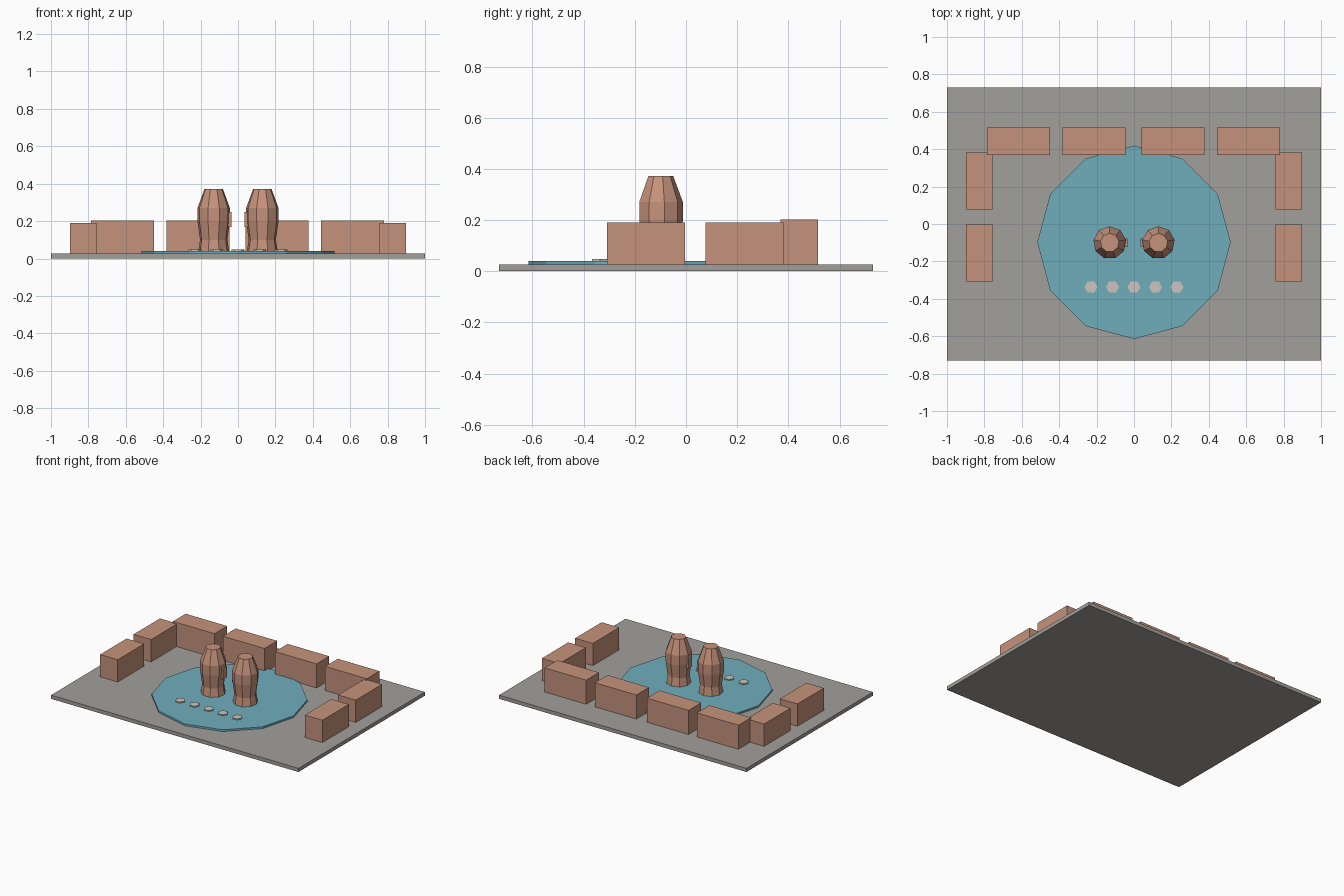
import bpy
import math

cube = bpy.data.objects.get("Cube")
if cube:
    bpy.data.objects.remove(cube, do_unlink=True)


def material(name, color):
    mat = bpy.data.materials.new(name)
    mat.use_nodes = True
    mat.diffuse_color = (*color, 1)
    mat.node_tree.nodes["Principled BSDF"].inputs["Base Color"].default_value = (*color, 1)
    return mat


paving = material("grey paving", (0.36, 0.35, 0.33))
water = material("blue water", (0.16, 0.42, 0.50))
clay = material("clay brick", (0.56, 0.29, 0.20))
pale = material("pale stone", (0.60, 0.56, 0.52))


def add_mesh(name, verts, faces, mat, location=(0, 0, 0)):
    mesh = bpy.data.meshes.new(name)
    mesh.from_pydata(verts, [], faces)
    mesh.materials.append(mat)
    obj = bpy.data.objects.new(name, mesh)
    obj.location = location
    bpy.context.collection.objects.link(obj)
    return obj


def lathe(name, profile, sides, mat, location, turn=0):
    """Faceted solid from (radius, height) rings."""
    verts = []
    for radius, z in profile:
        for i in range(sides):
            a = turn + math.tau * i / sides
            verts.append((radius * math.cos(a), radius * math.sin(a), z))
    faces = [tuple(reversed(range(sides)))]
    for ring in range(len(profile) - 1):
        low, high = ring * sides, (ring + 1) * sides
        for i in range(sides):
            j = (i + 1) % sides
            faces.append((low + i, low + j, high + j, high + i))
    faces.append(tuple(range(len(verts) - sides, len(verts))))
    return add_mesh(name, verts, faces, mat, location)


def block(name, center, size, mat):
    bpy.ops.mesh.primitive_cube_add(size=1, location=center)
    obj = bpy.context.object
    obj.name = name
    obj.scale = size
    obj.data.materials.append(mat)
    return obj


def building(name, x, y, width, depth, top):
    block(name, (x, y, (GROUND + top) / 2), (width, depth, top - GROUND), clay)


# Plaza and pond
GROUND = 0.027
block("plaza", (0, 0, GROUND / 2), (2, 1.46, GROUND), paving)
lathe("pond", [(0.517, GROUND), (0.517, 0.04)], 12, water, (0, -0.098, 0))

# Back row of buildings
for i, x in enumerate((-0.617, -0.213, 0.208, 0.613)):
    building(f"back_building_{i + 1}", x, 0.443, 0.336, 0.146, 0.203)

# Side buildings and the twin towers with facing bosses
tower_profile = [(0.083, 0.04), (0.074, 0.10), (0.088, 0.20), (0.088, 0.27), (0.05, 0.372)]
for side, label in ((-1, "right"), (1, "left")):
    for y, place in ((0.229, "rear"), (-0.156, "front")):
        building(f"{label}_{place}_building", side * 0.827, y, 0.142, 0.305, 0.19)
    lathe(f"{label}_tower", tower_profile, 9, clay, (side * 0.13, -0.1, 0), math.pi / 2)
    block(f"{label}_tower_boss", (side * 0.055, -0.1, 0.208), (0.04, 0.044, 0.08), clay)

# Stepping stones
for i in range(5):
    lathe(f"stepping_stone_{i + 1}", [(0.035, 0.038), (0.035, 0.048)], 6, pale,
          ((i - 2) * 0.115, -0.337, 0))
